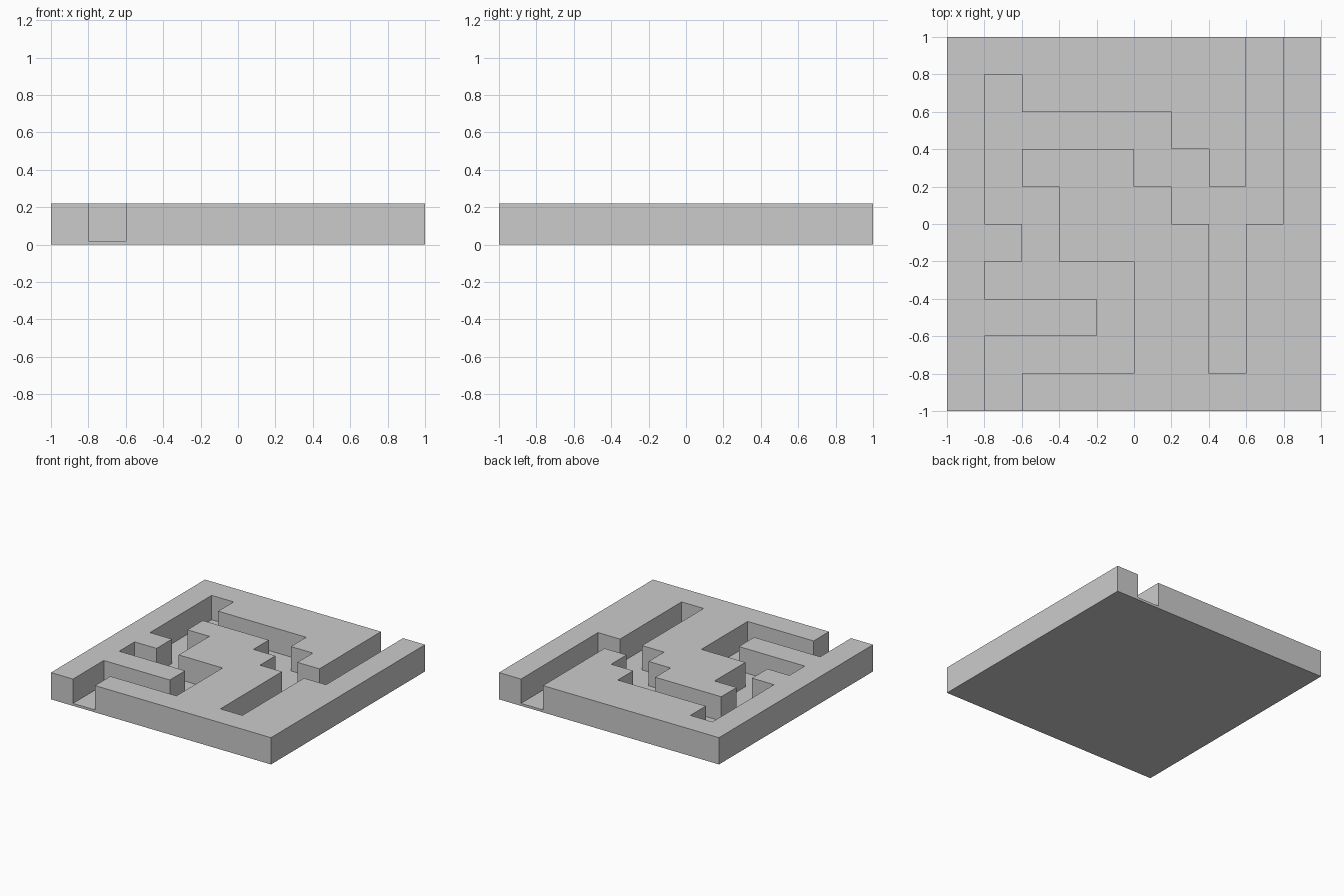
import bpy
import bmesh

cube = bpy.data.objects.get("Cube")
if cube:
    bpy.data.objects.remove(cube, do_unlink=True)

CELL = 0.2
FLOOR, WALL = 0.02, 0.2

# Maze plan seen from above, back row first: '#' is wall, '.' is corridor
PLAN = [
    "########.#",
    "#.######.#",
    "#.....##.#",
    "#.###..#.#",
    "#..###...#",
    "##.####.##",
    "#....##.##",
    "####.##.##",
    "#....##.##",
    "#.########",
]


def raise_faces(bm, faces, height, keep=False):
    """Extrude a face region upward by height."""
    out = bmesh.ops.extrude_face_region(bm, geom=faces, use_keep_orig=keep)["geom"]
    verts = [g for g in out if isinstance(g, bmesh.types.BMVert)]
    bmesh.ops.translate(bm, verts=verts, vec=(0, 0, height))
    if not keep:
        bmesh.ops.delete(bm, geom=[f for f in faces if f.is_valid], context='FACES_ONLY')
    return [g for g in out if isinstance(g, bmesh.types.BMFace)]


def is_wall(face):
    c = face.calc_center_median()
    return PLAN[int((1 - c.y) / CELL)][int((c.x + 1) / CELL)] == "#"


# Base slab, then the walls raised from its top
bm = bmesh.new()
n = len(PLAN)
bmesh.ops.create_grid(bm, x_segments=n, y_segments=n, size=1)
top = raise_faces(bm, bm.faces[:], FLOOR, keep=True)
raise_faces(bm, [f for f in top if is_wall(f)], WALL)

# Merge the cells into large flat faces
bmesh.ops.recalc_face_normals(bm, faces=bm.faces[:])
bmesh.ops.dissolve_limit(bm, angle_limit=0.01, verts=bm.verts[:], edges=bm.edges[:])

mesh = bpy.data.meshes.new("maze_board")
bm.to_mesh(mesh)
bm.free()
board = bpy.data.objects.new("maze_board", mesh)
bpy.context.scene.collection.objects.link(board)

# Plain grey material
grey = bpy.data.materials.new("light_grey")
grey.use_nodes = True
color = (0.6, 0.6, 0.6, 1)
grey.diffuse_color = color
grey.node_tree.nodes["Principled BSDF"].inputs["Base Color"].default_value = color
mesh.materials.append(grey)
